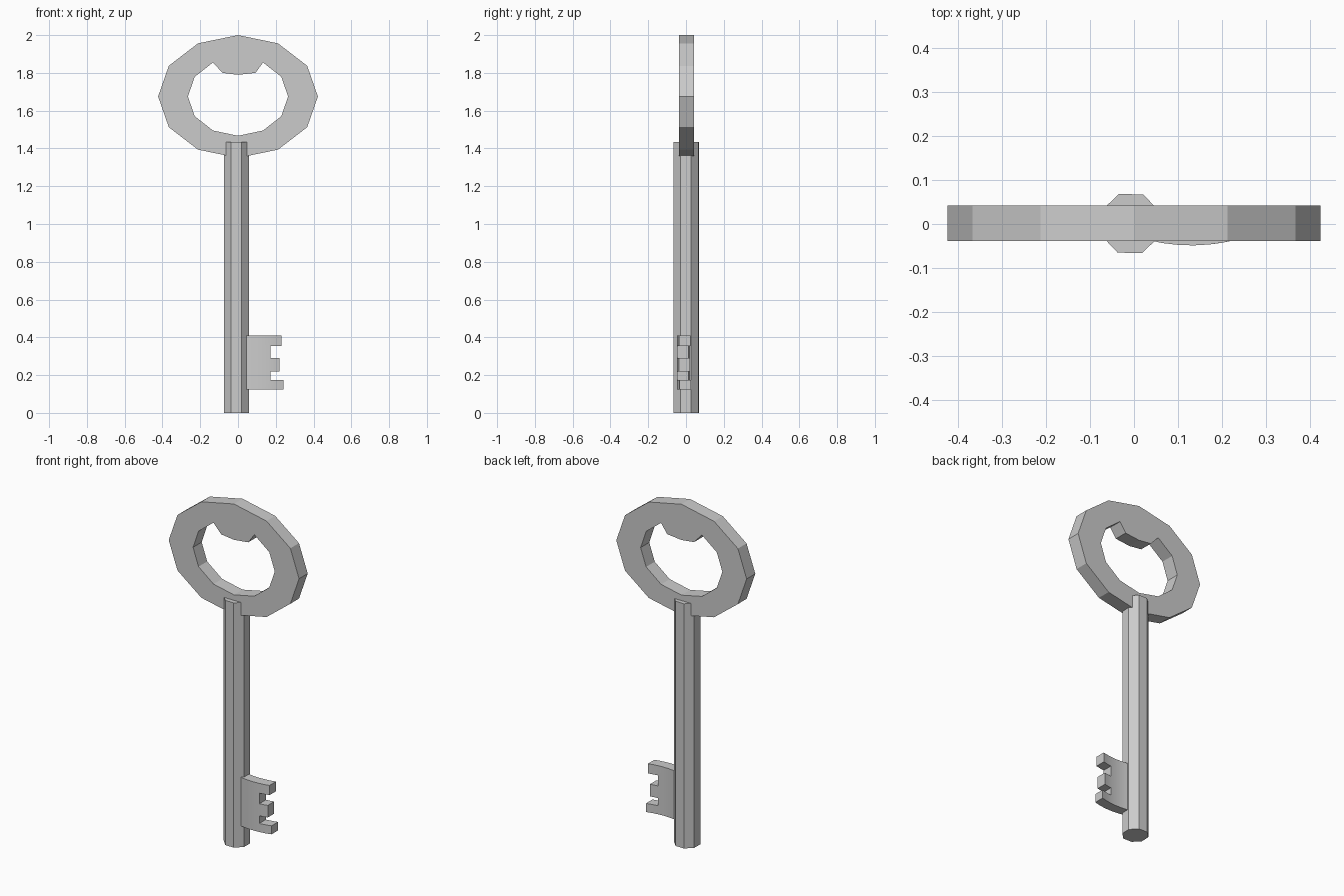
import bpy, bmesh
from math import sin, cos, pi, radians

if "Cube" in bpy.data.objects:
    bpy.data.objects.remove(bpy.data.objects["Cube"])

BOW_Z = 1.675


def ellipse(rx, rz, first, last):
    """Points every 30 degrees on an ellipse around the bow centre."""
    return [(rx * cos(radians(a)), BOW_Z + rz * sin(radians(a)))
            for a in range(first, last + 1, 30)]


# Bow: twelve-sided oval with a lobed hole
curve = bpy.data.curves.new("bow", 'CURVE')
curve.dimensions = '2D'
curve.fill_mode = 'BOTH'
curve.extrude = 0.04
hole = ellipse(0.265, 0.208, 120, 420)
hole += [(0.093, 1.80), (0, 1.79), (-0.082, 1.80)]
for pts in (ellipse(0.423, 0.325, 0, 330), hole):
    spline = curve.splines.new('POLY')
    spline.points.add(len(pts) - 1)
    for p, (x, z) in zip(spline.points, pts):
        p.co = (x, z, 0, 1)
    spline.use_cyclic_u = True
bow = bpy.data.objects.new("bow", curve)
bpy.context.collection.objects.link(bow)
bow.rotation_euler.x = pi / 2
bow.location.y = 0.002
bpy.context.view_layer.objects.active = bow
bow.select_set(True)
bpy.ops.object.convert(target='MESH')
bpy.ops.object.shade_flat()

# Shaft: octagonal rod, overlapping the lower part of the bow
bpy.ops.mesh.primitive_cylinder_add(vertices=8, radius=0.072, depth=1.435,
                                    location=(-0.008, 0.001, 1.435 / 2),
                                    rotation=(0, 0, radians(22.5 - 1.5)))
bpy.context.object.name = "shaft"

# Bit: gently bowed plate with three teeth
ROOT, NOTCH, TIP = 0.03, 0.171, 0.23
rows = [(0.125, 0.175, 0.241), (0.175, 0.22, None), (0.22, 0.291, 0.22),
        (0.291, 0.353, None), (0.353, 0.41, 0.23)]
columns = [ROOT + (NOTCH - ROOT) * i / 4 for i in range(5)]


def front_y(x):
    t = (x - ROOT) / (TIP - ROOT)
    return -0.036 - 0.05 * t * (1 - t)


bm = bmesh.new()
for low, high, tip in rows:
    xs = columns + ([(NOTCH + tip) / 2, tip] if tip else [])
    for a, b in zip(xs, xs[1:]):
        bm.faces.new([bm.verts.new((x, front_y(x), z))
                      for x, z in ((a, low), (b, low), (b, high), (a, high))])
bmesh.ops.remove_doubles(bm, verts=bm.verts, dist=0.0005)
back = bmesh.ops.extrude_face_region(bm, geom=bm.faces[:], use_keep_orig=True)
bmesh.ops.translate(bm, vec=(0, 0.06, 0),
                    verts=[g for g in back["geom"] if isinstance(g, bmesh.types.BMVert)])
bmesh.ops.recalc_face_normals(bm, faces=bm.faces)
mesh = bpy.data.meshes.new("bit")
bm.to_mesh(mesh)
bm.free()
bit = bpy.data.objects.new("bit", mesh)
bpy.context.collection.objects.link(bit)
bpy.ops.object.select_all(action='DESELECT')
bit.select_set(True)
bpy.context.view_layer.objects.active = bit
bpy.ops.object.shade_smooth_by_angle(angle=radians(30))
